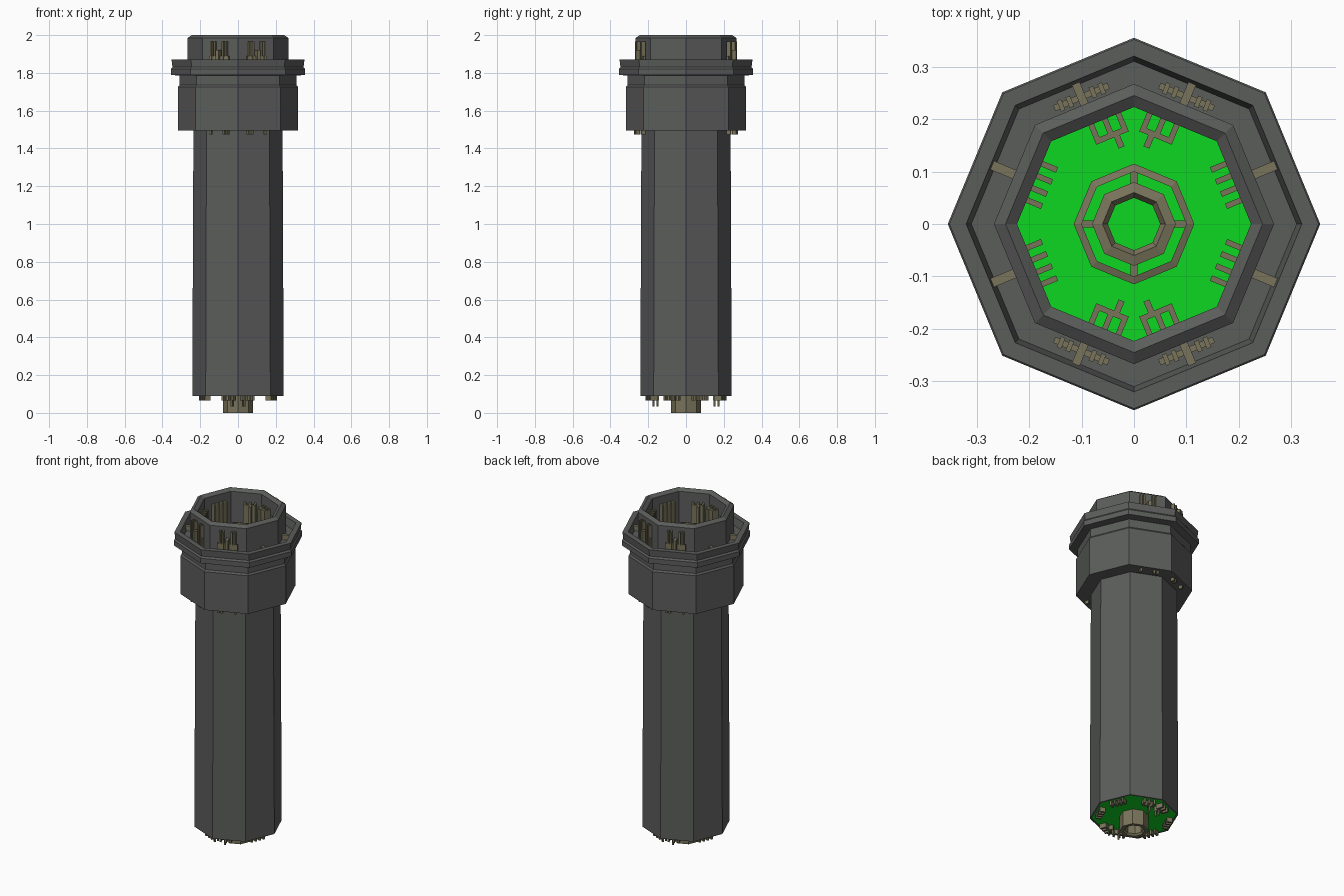
import bpy, bmesh, math
from mathutils import Vector

if "Cube" in bpy.data.objects:
    bpy.data.objects.remove(bpy.data.objects["Cube"], do_unlink=True)


def material(name, rgb):
    m = bpy.data.materials.new(name)
    m.use_nodes = True
    m.diffuse_color = (*rgb, 1)
    m.node_tree.nodes["Principled BSDF"].inputs["Base Color"].default_value = (*rgb, 1)
    return m


GRAY = material("dark gray casing", (0.105, 0.11, 0.105))
GREEN = material("bright green board", (0.004, 0.67, 0.015))
OLIVE = material("olive contacts", (0.19, 0.175, 0.105))


def finish(bm, name, mat):
    bmesh.ops.recalc_face_normals(bm, faces=bm.faces)
    mesh = bpy.data.meshes.new(name)
    bm.to_mesh(mesh)
    bm.free()
    mesh.materials.append(mat)
    obj = bpy.data.objects.new(name, mesh)
    bpy.context.collection.objects.link(obj)
    return obj


def octagon_ring(name, profile, mat):
    """Revolve a closed (radius, z) profile in eight steps."""
    bm = bmesh.new()
    rings = []
    for i in range(8):
        a = math.radians(45 * i)
        rings.append([bm.verts.new((r * math.cos(a), r * math.sin(a), z)) for r, z in profile])
    n = len(profile)
    for i in range(8):
        a, b = rings[i], rings[(i + 1) % 8]
        for j in range(n):
            k = (j + 1) % n
            bm.faces.new((a[j], a[k], b[k], b[j]))
    return finish(bm, name, mat)


def octagon_plate(name, radius, z0, z1, mat):
    bm = bmesh.new()
    pts = [(radius * math.cos(math.radians(45 * i)), radius * math.sin(math.radians(45 * i)))
           for i in range(8)]
    face = bm.faces.new([bm.verts.new((x, y, z0)) for x, y in pts])
    top = bmesh.ops.extrude_face_region(bm, geom=[face])["geom"]
    for v in top:
        if isinstance(v, bmesh.types.BMVert):
            v.co.z = z1
    return finish(bm, name, mat)


def add_block(bm, angle, r, t, z):
    """Box in a facet's radial, tangential and height ranges, mirrored into four quadrants."""
    a = math.radians(angle)
    out = Vector((math.cos(a), math.sin(a), 0))
    side = Vector((-math.sin(a), math.cos(a), 0))
    for sx in (1, -1):
        for sy in (1, -1):
            cube = bmesh.ops.create_cube(bm, size=1)["verts"]
            for v in cube:
                p = (out * (r[0] if v.co.x < 0 else r[1])
                     + side * (t[0] if v.co.y < 0 else t[1]))
                v.co = (p.x * sx, p.y * sy, z[0] if v.co.z < 0 else z[1])


def blocks(name, angle, items):
    bm = bmesh.new()
    for r, t, z in items:
        add_block(bm, angle, r, t, z)
    return finish(bm, name, OLIVE)


def around(c, w):
    return (c - w / 2, c + w / 2)


# Casing: long shaft, head, flange with trough, and open neck
FLOOR, TROUGH, BASE = 1.78, 1.825, 0.09
octagon_ring("casing", [
    (0.232, BASE), (0.242, BASE), (0.236, 1.495), (0.318, 1.495), (0.318, 1.725),
    (0.31, 1.735), (0.31, 1.785), (0.355, 1.79), (0.355, 1.82), (0.347, 1.83),
    (0.352, 1.87), (0.32, 1.87), (0.31, TROUGH), (0.267, TROUGH), (0.267, 1.985),
    (0.245, 2.0), (0.223, 1.985), (0.223, FLOOR - 0.02), (0.223, 0.12)], GRAY)

# Circuit boards closing the top cavity and the foot
octagon_plate("top_board", 0.224, FLOOR - 0.02, FLOOR, GREEN)
octagon_plate("bottom_board", 0.233, BASE + 0.002, BASE + 0.02, GREEN)

# Central socket in the top cavity: two rings joined by four spokes
octagon_ring("socket_outer_ring", [(0.115, FLOOR), (0.115, 1.85), (0.1, 1.855), (0.1, FLOOR)], OLIVE)
octagon_ring("socket_inner_ring", [(0.08, FLOOR), (0.08, 1.855), (0.06, 1.86),
                                   (0.05, 1.845), (0.05, FLOOR)], OLIVE)
bm = bmesh.new()
for i in range(4):
    a = math.radians(90 * i)
    for v in bmesh.ops.create_cube(bm, size=1)["verts"]:
        x, y = 0.09 + v.co.x * 0.028, v.co.y * 0.013
        v.co = (x * math.cos(a) - y * math.sin(a), x * math.sin(a) + y * math.cos(a),
                FLOOR + (v.co.z + 0.5) * 0.065)
finish(bm, "socket_spokes", OLIVE)

# Plug tube under the foot
octagon_ring("bottom_plug", [(0.08, 0), (0.08, 0.1), (0.05, 0.1), (0.05, 0.01), (0.06, 0)], OLIVE)

# Rows of four fins on the side facets, and branching contacts front and back
FIN_ROW = [-0.036, -0.011, 0.014, 0.039]


def contact_sets(prefix, wall, fin_z, branch_z):
    blocks(prefix + "_side_fins", 22.5,
           [((wall - 0.032, wall), around(t, 0.011), fin_z) for t in FIN_ROW])
    branch = [((wall - 0.033, wall), around(t, 0.011), branch_z) for t in (0.053, 0.025, -0.003)]
    branch.append(((wall - 0.04, wall - 0.029), (-0.0085, 0.0585), branch_z))
    branch.append(((wall - 0.063, wall - 0.038), around(0.034, 0.012), branch_z))
    blocks(prefix + "_branch_contacts", 67.5, branch)


contact_sets("top", 0.207, (FLOOR, 1.94), (FLOOR, 1.93))
contact_sets("bottom", 0.207, (0.065, 0.1), (0.065, 0.1))
blocks("bottom_long_pins", 67.5, [(around(0.15, 0.008), around(0.034, 0.008), (0.035, 0.1)),
                                  (around(0.172, 0.008), around(0.034, 0.008), (0.035, 0.1))])

# Clips standing on the neck's outer facets
prongs = [(around(0.262, 0.022), around(t, 0.009), (TROUGH, 1.965)) for t in (-0.042, -0.024, 0.024, 0.042)]
prongs.append(((0.246, 0.29), around(0, 0.016), (TROUGH, 1.92)))
prongs.append((around(0.262, 0.012), (-0.056, 0.056), (TROUGH, 1.89)))
blocks("neck_clips", 67.5, prongs)

# Radial keys in the flange trough
blocks("trough_keys", 22.5, [((0.246, 0.295), around(0, 0.018), (TROUGH, 1.855))])

# Small nubs under the head
blocks("head_nubs", 67.5, [(around(0.265, 0.022), around(t, 0.011), (1.475, 1.5))
                           for t in (-0.045, 0.03, 0.05)])
